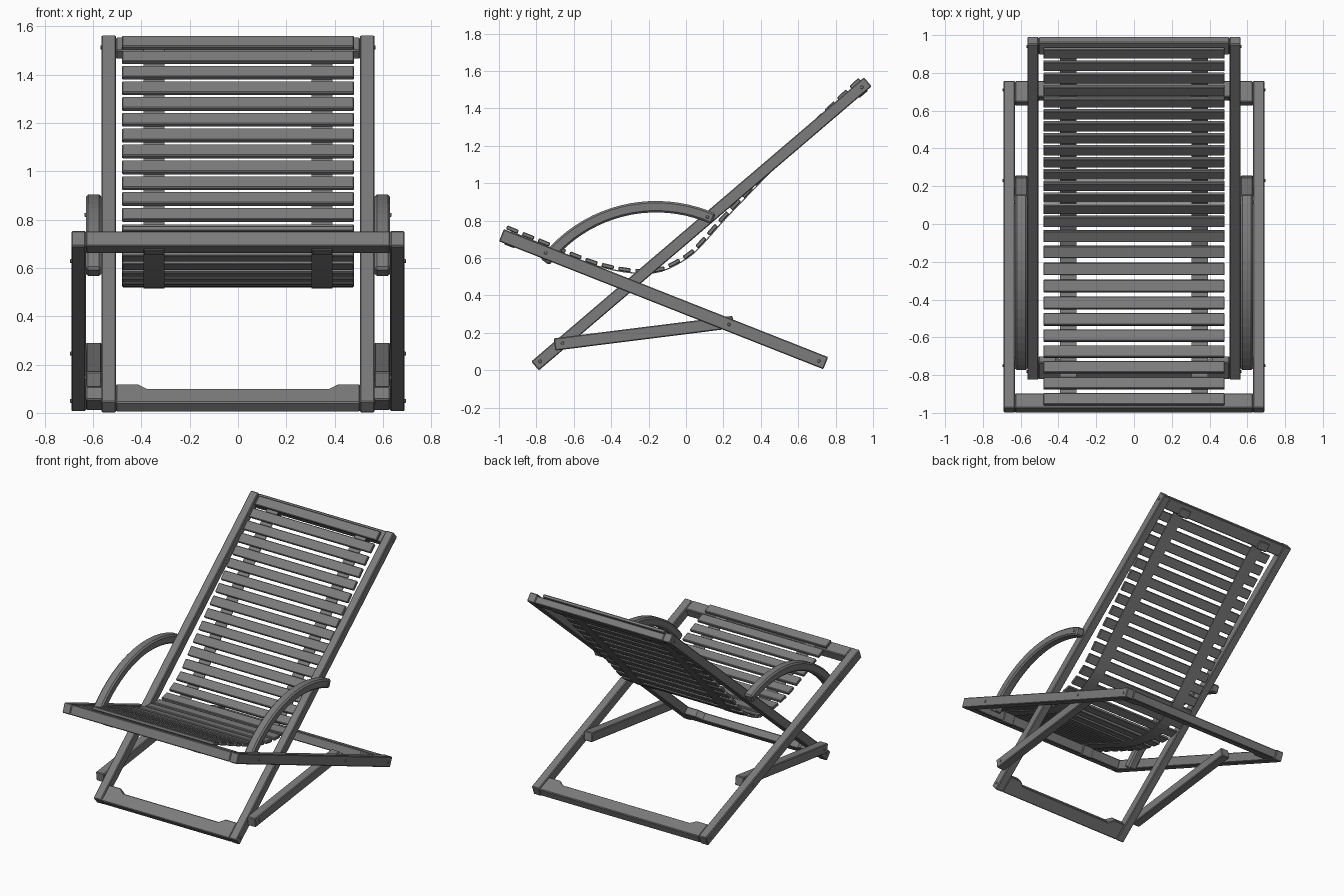
import bpy, bmesh, math
from mathutils import Vector, Matrix

if "Cube" in bpy.data.objects:
    bpy.data.objects.remove(bpy.data.objects["Cube"])

wood = bpy.data.materials.new("grey wood")
wood.diffuse_color = (0.2, 0.2, 0.2, 1)
wood.use_nodes = True
wood.node_tree.nodes["Principled BSDF"].inputs["Base Color"].default_value = wood.diffuse_color
X = Vector((1, 0, 0))


def extrude(name, outline, c0, c1, m, bevel=0.005):
    """Extrude a 2D outline from c0 to c1 in the local frame m."""
    bm = bmesh.new()
    low = [bm.verts.new(m @ Vector((a, b, c0))) for a, b in outline]
    top = [bm.verts.new(m @ Vector((a, b, c1))) for a, b in outline]
    n = len(outline)
    bm.faces.new(low)
    bm.faces.new(top)
    for i in range(n):
        j = (i + 1) % n
        bm.faces.new((low[i], low[j], top[j], top[i]))
    bmesh.ops.recalc_face_normals(bm, faces=bm.faces)
    me = bpy.data.meshes.new(name)
    bm.to_mesh(me)
    bm.free()
    me.materials.append(wood)
    ob = bpy.data.objects.new(name, me)
    bpy.context.collection.objects.link(ob)
    if bevel:
        mod = ob.modifiers.new("bevel", 'BEVEL')
        mod.width = bevel
        mod.segments = 1
        mod.limit_method = 'ANGLE'
        mod.angle_limit = math.radians(40)
    return ob


def frame(p, d):
    """Local axes: world x, direction d in the side plane, its normal."""
    u = Vector((0, d[0], d[1])).normalized()
    w = X.cross(u)
    return Matrix.Translation((0, p[0], p[1])) @ Matrix((X, u, w)).transposed().to_4x4()


SIDE = Matrix(((0, 0, 1, 0), (1, 0, 0, 0), (0, 1, 0, 0), (0, 0, 0, 1)))


def rect(a0, a1, b0, b1):
    return [(a0, b0), (a1, b0), (a1, b1), (a0, b1)]


def bar(name, a, b, t, x0, x1):
    """Pair of mirrored bars between two side-view points."""
    d = Vector(b) - Vector(a)
    m = frame(a, d)
    for s, side in ((1, "right"), (-1, "left")):
        extrude(f"{side}_{name}", rect(*sorted((s * x0, s * x1)), 0, d.length), -t / 2, t / 2, m)
    return m, d.length


def screws(name, x, points):
    """Small domed screw heads on both outer sides."""
    for s in (1, -1):
        for y, z in points:
            ring = [(y + .009 * math.cos(k * math.pi / 4), z + .009 * math.sin(k * math.pi / 4)) for k in range(8)]
            extrude(name, ring, *sorted((s * (x - .01), s * (x + .005))), SIDE, 0.002)


def notched(h, w, e):
    """Cross bar outline with raised chamfered corners."""
    return [(-h, 0), (h, 0), (h, w + e), (h - .09, w + e), (h - .13, w), (-h + .13, w), (-h + .09, w + e), (-h, w + e)]


# Back frame
mb, lb = bar("back_rail", (-.807, .023), (.972, 1.542), .063, .505, .565)
extrude("back_bottom_bar", notched(.505, .09, .03), -.027, .027, mb)
extrude("back_top_bar", rect(-.505, .505, lb - .085, lb), -.031, .02, mb)

# Seat frame
ms, ls = bar("seat_rail", (-.987, .722), (.747, .038), .07, .63, .69)
extrude("seat_front_bar", rect(-.63, .63, 0, .085), -.034, .034, ms)
extrude("seat_rear_bar", [(a, ls - b) for a, b in notched(.63, .09, .03)], -.03, .03, ms)

# Lower struts
bar("strut", (-.703, .138), (.253, .258), .066, .565, .63)

# Curved armrests
arc = [math.acos(-.62 / .78) * (1 - k / 20) + math.acos(.32 / .78) * k / 20 for k in range(21)]
arm = [(-.16 + r * math.cos(a), .125 + r * math.sin(a)) for r, seq in ((.78, arc), (.719, arc[::-1])) for a in seq]
for s, side in ((1, "right"), (-1, "left")):
    extrude(side + "_armrest", arm, *sorted((s * .565, s * .63)), SIDE, 0.01)

# Hanging curve of the seat, resampled by length
P = [Vector(p) for p in ((-.928, .752), (-.78, .692), (-.6, .617), (-.46, .567), (-.3, .535), (-.166, .535),
     (-.075, .567), (.02, .625), (.086, .69), (.2, .818), (.32, .943), (.45, 1.078), (.62, 1.255), (.8, 1.435), (.905, 1.533))]
Q = [2 * P[0] - P[1]] + P + [2 * P[-1] - P[-2]]
path = []
for i in range(1, len(Q) - 2):
    a, b, c, d = Q[i - 1:i + 3]
    for k in range(20):
        t = k / 20
        path.append(.5 * (2 * b + (c - a) * t + (2 * a - 5 * b + 4 * c - d) * t * t + (3 * b - a - 3 * c + d) * t ** 3))
path.append(P[-1])
cum = [0]
for a, b in zip(path, path[1:]):
    cum.append(cum[-1] + (b - a).length)


def at(s):
    i = max(k for k in range(len(path) - 1) if cum[k] <= s + 1e-9)
    d = path[i + 1] - path[i]
    return path[i] + d * ((s - cum[i]) / d.length), d.normalized()


# Slats
N = round(cum[-1] / .0895) + 1
for k in range(N):
    p, d = at(min(cum[-1] - 1e-4, cum[-1] * k / (N - 1)))
    extrude("slat", rect(-.48, .48, -.033, .033), -.011, .011, frame(p, d), 0.004)

# Straps under the slats
top, low = [], []
for k in range(61):
    p, d = at(min(cum[-1] - 1e-4, cum[-1] * k / 60))
    n = Vector((-d.y, d.x))
    top.append(p - n * .010)
    low.append(p - n * .016)
for s in (1, -1):
    extrude("strap", [tuple(v) for v in top + low[::-1]], *sorted((s * .305, s * .392)), SIDE, 0)
    # Strap ends folded under the top and front bars
    x = sorted((s * .305, s * .392))
    extrude("strap_top_fold", rect(*x, lb - .092, lb - .03), -.037, .024, mb)
    extrude("strap_front_fold", rect(*x, .03, .092), -.040, .036, ms)

# Screw heads
screws("seat_screw", .69, ((-.75, .628), (.23, .245), (.71, .05)))
screws("back_screw", .565, ((-.78, .048), (.94, 1.513)))
screws("arm_screw", .63, ((.115, .82), (-.66, .145)))
